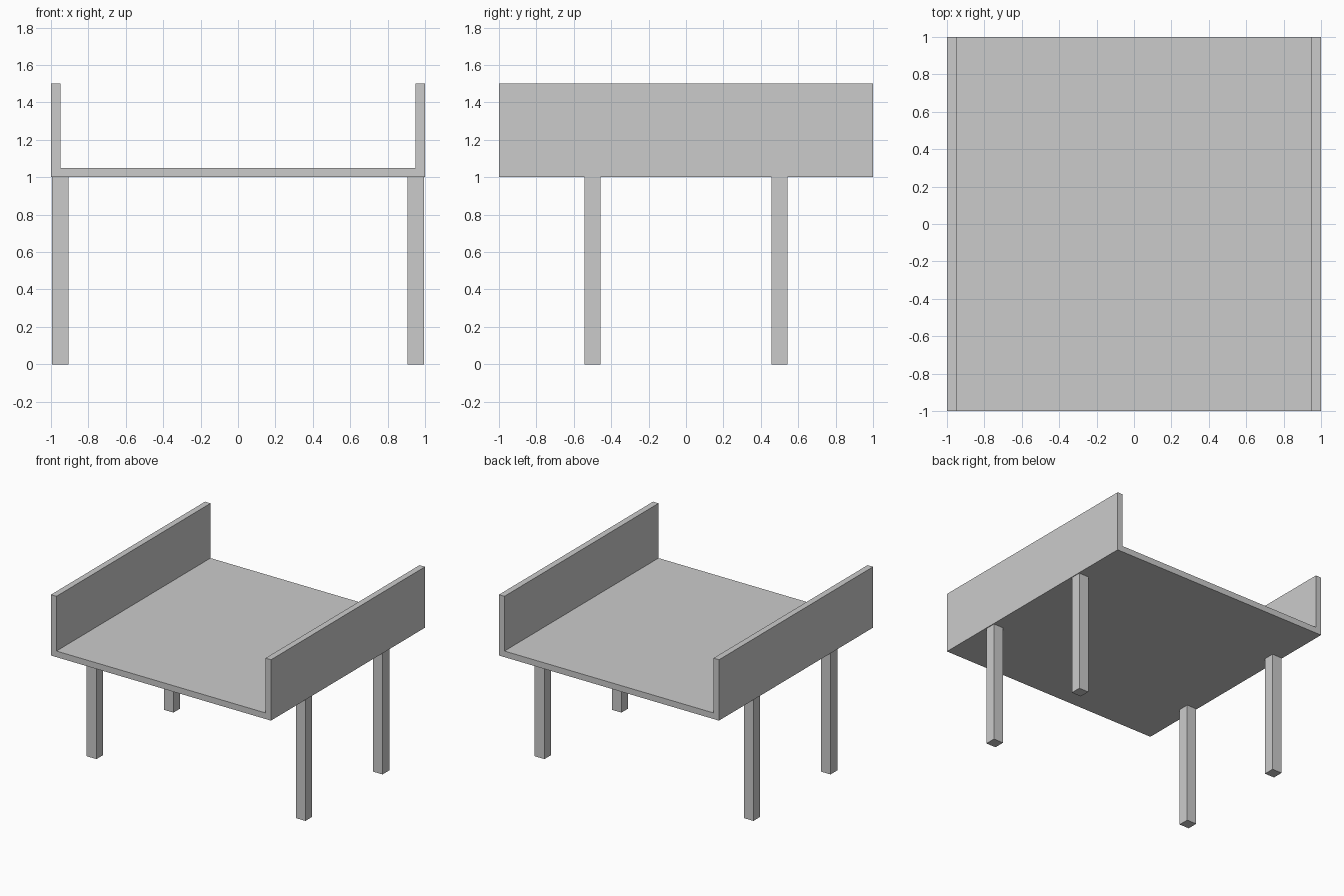
import bpy
import bmesh

if "Cube" in bpy.data.objects:
    bpy.data.objects.remove(bpy.data.objects["Cube"])

LEG = 0.088      # leg thickness
DECK_Z = 1.0     # underside of the tray
WALL = 0.05      # board thickness
TOP = 1.5        # top of the side panels


def add_object(name, bm):
    bmesh.ops.recalc_face_normals(bm, faces=bm.faces)
    mesh = bpy.data.meshes.new(name)
    bm.to_mesh(mesh)
    bm.free()
    obj = bpy.data.objects.new(name, mesh)
    bpy.context.collection.objects.link(obj)
    return obj


def extruded_profile(name, points, y0, y1):
    """Extrude an (x, z) outline along y."""
    bm = bmesh.new()
    face = bm.faces.new([bm.verts.new((x, y0, z)) for x, z in points])
    new = bmesh.ops.extrude_face_region(bm, geom=[face], use_keep_orig=True)
    verts = [v for v in new["geom"] if isinstance(v, bmesh.types.BMVert)]
    bmesh.ops.translate(bm, verts=verts, vec=(0, y1 - y0, 0))
    return add_object(name, bm)


def box(name, center, size):
    bm = bmesh.new()
    bmesh.ops.create_cube(bm, size=1)
    bmesh.ops.scale(bm, verts=bm.verts, vec=size)
    obj = add_object(name, bm)
    obj.location = center
    return obj


# Deck and both side panels as one U-shaped section
right = [(1, DECK_Z), (1, TOP), (1 - WALL, TOP), (1 - WALL, DECK_Z + WALL)]
left = [(-x, z) for x, z in reversed(right)]
extruded_profile("tray_with_side_panels", right + left, -1, 1)

# Four square legs
for y, depth in ((-0.5, "front"), (0.5, "back")):
    for x, side in ((-0.95, "left"), (0.95, "right")):
        box(f"{depth}_{side}_leg", (x, y, DECK_Z / 2), (LEG, LEG, DECK_Z))
